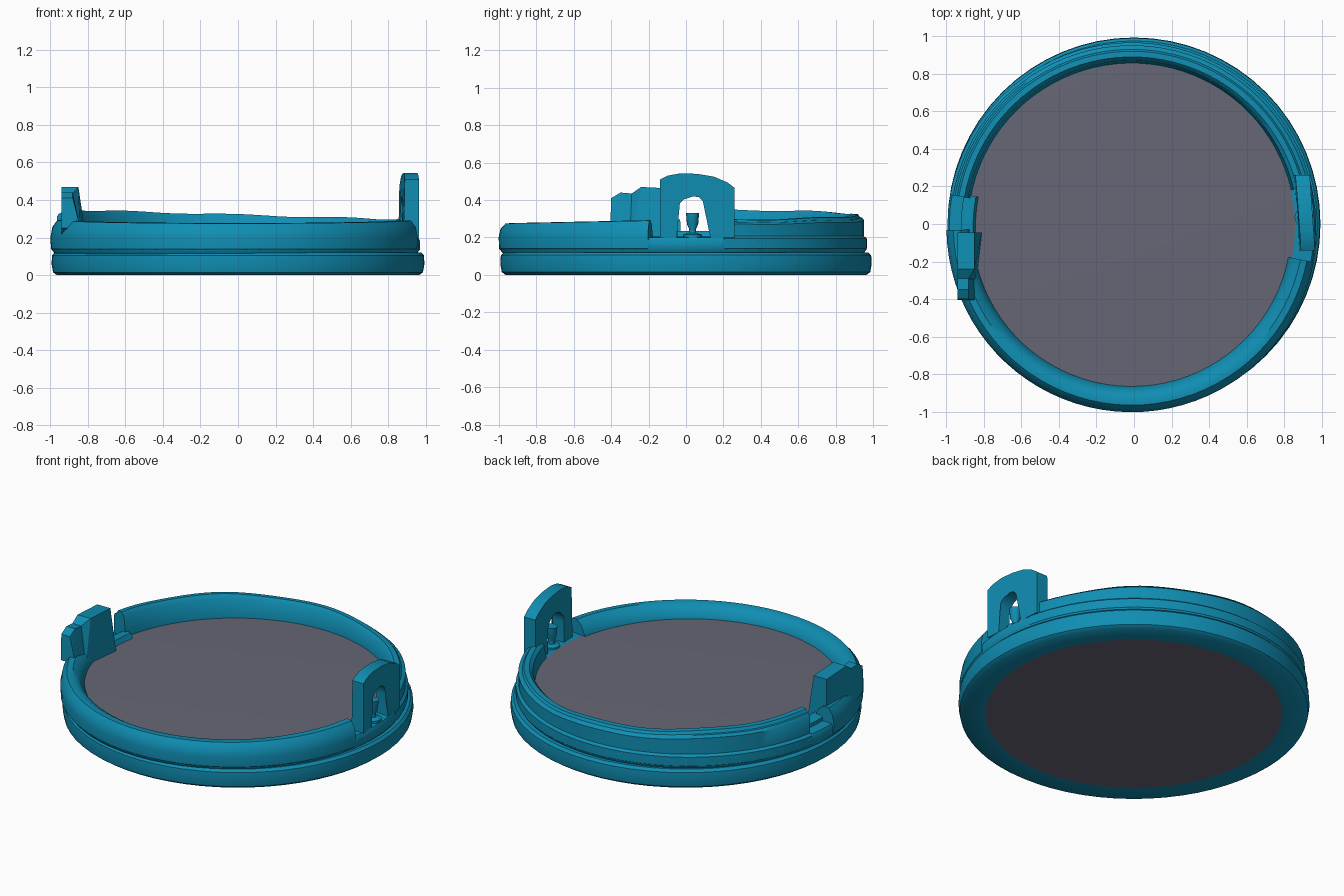
import bpy, bmesh, math
from mathutils import Vector

cube = bpy.data.objects.get("Cube")
if cube:
    bpy.data.objects.remove(cube, do_unlink=True)


def material(name, rgb):
    m = bpy.data.materials.new(name)
    m.use_nodes = True
    m.diffuse_color = (*rgb, 1)
    m.node_tree.nodes["Principled BSDF"].inputs["Base Color"].default_value = (*rgb, 1)
    return m


TEAL = material("teal", (0.005, 0.27, 0.45))
GREY = material("slate grey", (0.135, 0.135, 0.18))


def finish(name, bm, mats=(TEAL,), angle=38):
    bmesh.ops.remove_doubles(bm, verts=bm.verts, dist=0.0005)
    bmesh.ops.recalc_face_normals(bm, faces=bm.faces)
    me = bpy.data.meshes.new(name)
    bm.to_mesh(me)
    bm.free()
    for m in mats:
        me.materials.append(m)
    me.shade_smooth()
    me.set_sharp_from_angle(angle=math.radians(angle))
    ob = bpy.data.objects.new(name, me)
    bpy.context.collection.objects.link(ob)
    return ob


def sweep(profile, start=0, end=360, steps=64, centre=(0, 0), lift=None):
    """Turn a radius/height profile around z; partial turns get end caps."""
    bm = bmesh.new()
    full = end - start == 360
    rows = []
    for i in range(steps if full else steps + 1):
        a = math.radians(start + (end - start) * i / steps)
        row = []
        for r, z in profile:
            if lift and z > 0.22:
                z += lift(a) * (z - 0.2) / 0.1
            row.append(bm.verts.new((centre[0] + r * math.cos(a),
                                     centre[1] + r * math.sin(a), z)))
        rows.append(row)
    n = len(profile)
    for i in range(steps):
        p, q = rows[i], rows[(i + 1) % len(rows)]
        for j in range(n - 1 if full else n):
            k = (j + 1) % n
            bm.faces.new((p[j], p[k], q[k], q[j]))
    if not full:
        bm.faces.new(rows[0])
        bm.faces.new(rows[-1])
    return bm


def panel(outline, x_out, x_in):
    """Extrude a y/z outline along x; x_in gives the inner face position."""
    bm = bmesh.new()
    a = [bm.verts.new((x_out, y, z)) for y, z in outline]
    b = [bm.verts.new((x_in(y, z), y, z)) for y, z in outline]
    for i in range(len(a)):
        k = (i + 1) % len(a)
        bm.faces.new((a[i], a[k], b[k], b[i]))
    bmesh.ops.triangulate(bm, faces=[bm.faces.new(a), bm.faces.new(b)])
    return bm


SHIFT = (-0.012, -0.015)

# Lower base disc with a grey underside
bm = sweep([(0, 0), (0.84, 0), (0.965, 0), (0.985, 0.015), (0.993, 0.06),
            (0.99, 0.105), (0.975, 0.12), (0, 0.12)])
for f in bm.faces:
    c = f.calc_center_median()
    f.material_index = int(c.z < 0.001 and c.xy.length < 0.84)
finish("base_disc", bm, (TEAL, GREY))

# Upper deck with a grey floor
bm = sweep([(0, 0.11), (0.96, 0.11), (0.98, 0.135), (0.982, 0.18), (0.972, 0.2),
            (0.87, 0.205), (0, 0.205)], centre=SHIFT)
for f in bm.faces:
    c = f.calc_center_median()
    f.material_index = int(c.z > 0.2045 and c.xy.length < 0.86)
finish("deck_floor", bm, (TEAL, GREY))

# Low rounded rim around the front
finish("front_rim", sweep(
    [(0.965, 0.12), (0.984, 0.14), (0.987, 0.2), (0.977, 0.245), (0.95, 0.275),
     (0.915, 0.277), (0.88, 0.255), (0.85, 0.207), (0.85, 0.19)],
    181, 349, 40, SHIFT, lambda a: 0.025 * (1 + math.sin(a))))

# Taller stepped wall around the back
finish("back_wall", sweep(
    [(0.965, 0.12), (0.982, 0.14), (0.982, 0.195), (0.967, 0.207), (0.967, 0.29),
     (0.955, 0.303), (0.945, 0.305), (0.935, 0.32), (0.905, 0.322), (0.885, 0.3),
     (0.872, 0.205), (0.872, 0.19)],
    13, 170, 40, SHIFT,
    lambda a: -0.022 * math.cos(a) + 0.003 * math.sin(a * 9)))

# Low sill in the gap on the right side
finish("gap_sill", sweep(
    [(0.91, 0.19), (0.91, 0.225), (0.895, 0.235), (0.845, 0.235), (0.83, 0.2)],
    169, 183, 4, SHIFT))

# Arch on the left side
hole_y, hole_r, spring = 0.04, 0.09, 0.33
arc = [(hole_y + hole_r * math.cos(math.pi * i / 10),
        spring + hole_r * math.sin(math.pi * i / 10)) for i in range(11)]
outline = [(-0.05, 0.2), (-0.14, 0.2), (-0.14, 0.51), (-0.1, 0.53), (-0.03, 0.543),
           (0.06, 0.54), (0.15, 0.525), (0.22, 0.495), (0.26, 0.465), (0.26, 0.2),
           (0.13, 0.2)] + arc
bm = panel(outline, 0.95, lambda y, z: 0.868 + 0.03 * max(0, z - 0.3))
for v in bm.verts:
    v.co.x -= 0.07 * (v.co.y - 0.06)
finish("arch", bm, angle=30)

# Small goblet standing in the arch
bm = sweep([(0, 0.2), (0.05, 0.2), (0.05, 0.215), (0.02, 0.225), (0.018, 0.245),
            (0.03, 0.27), (0.035, 0.33), (0, 0.33)], steps=16, centre=(0.905, 0.035))
finish("goblet", bm)

# Broken upright block on the right side
outline = [(-0.045, 0.2), (-0.045, 0.46), (-0.24, 0.47), (-0.29, 0.435),
           (-0.35, 0.44), (-0.4, 0.41), (-0.405, 0.25), (-0.3, 0.2)]
bm = panel(outline, -0.94,
           lambda y, z: -0.81 - 0.04 * (z > 0.4) - 0.03 * (y < -0.25))
finish("broken_block", bm, angle=30)
